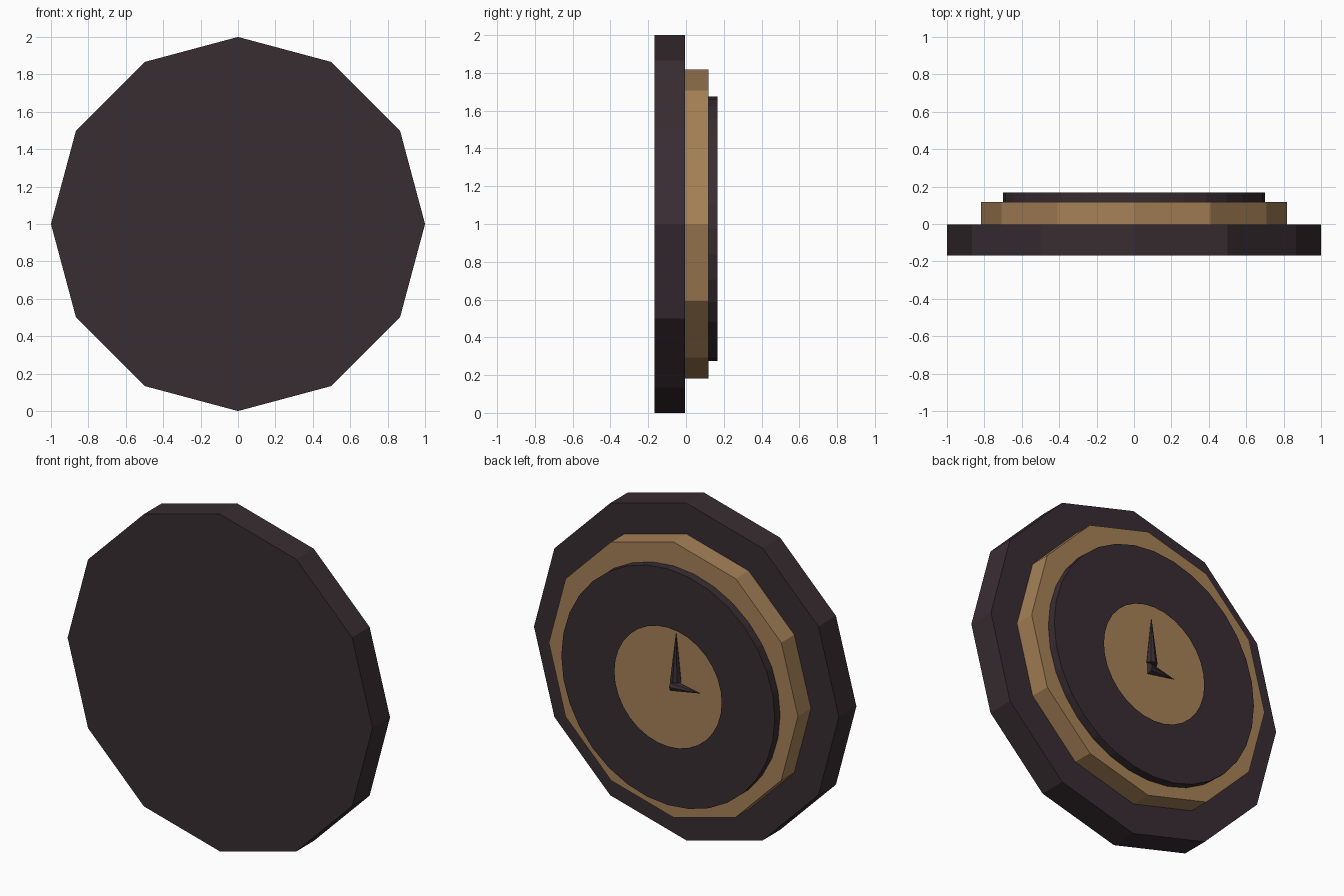
import bpy, bmesh, math
from mathutils import Matrix, Vector

if "Cube" in bpy.data.objects:
    bpy.data.objects.remove(bpy.data.objects["Cube"])


def material(name, rgb):
    m = bpy.data.materials.new(name)
    m.diffuse_color = (*rgb, 1)
    m.use_nodes = True
    m.node_tree.nodes["Principled BSDF"].inputs["Base Color"].default_value = m.diffuse_color
    return m


DARK = material("dark_wood", (0.040, 0.026, 0.032))
GOLD = material("brass", (0.38, 0.22, 0.095))


def finish(name, bm, mat):
    mesh = bpy.data.meshes.new(name)
    bm.to_mesh(mesh)
    bm.free()
    mesh.materials.append(mat)
    obj = bpy.data.objects.new(name, mesh)
    bpy.context.collection.objects.link(obj)
    return obj


def cone(base, tip, r1, r2, sides):
    """Cone or cylinder running from base to tip."""
    base, tip = Vector(base), Vector(tip)
    axis = tip - base
    turn = Vector((0, 0, 1)).rotation_difference(axis).to_matrix().to_4x4()
    bm = bmesh.new()
    bmesh.ops.create_cone(bm, cap_ends=True, segments=sides, radius1=r1, radius2=r2,
                          depth=axis.length,
                          matrix=Matrix.Translation((base + tip) / 2) @ turn)
    return bm


# Twelve-sided case and the raised band on it
finish("case", cone((0, -0.168, 1), (0, -0.004, 1), 1.0, 1.0, 12), DARK)
finish("band", cone((0, -0.004, 1), (0, 0.118, 1), 0.817, 0.817, 12), GOLD)

# Dial ring: thin open shell whose hole shows the band behind it
R, HOLE, SIDES = 0.70, 0.352, 32
bm = cone((0, 0.118, 0.975), (0, 0.168, 0.975), R, R, SIDES)
bm.normal_update()
front = [f for f in bm.faces if f.normal.y > 0.9]
back = [f for f in bm.faces if f.normal.y < -0.9]
bmesh.ops.inset_region(bm, faces=front, thickness=(R - HOLE) * math.cos(math.pi / SIDES),
                       use_even_offset=True)
bmesh.ops.delete(bm, geom=front + back, context='FACES')
finish("dial_ring", bm, DARK)

# Pointed hands half sunk into the dial
finish("minute_hand", cone((-0.02, 0.122, 1.0), (-0.02, 0.122, 1.29), 0.033, 0, 8), DARK)
finish("hour_hand", cone((0.003, 0.122, 0.967), (-0.18, 0.122, 0.967), 0.033, 0, 8), DARK)
